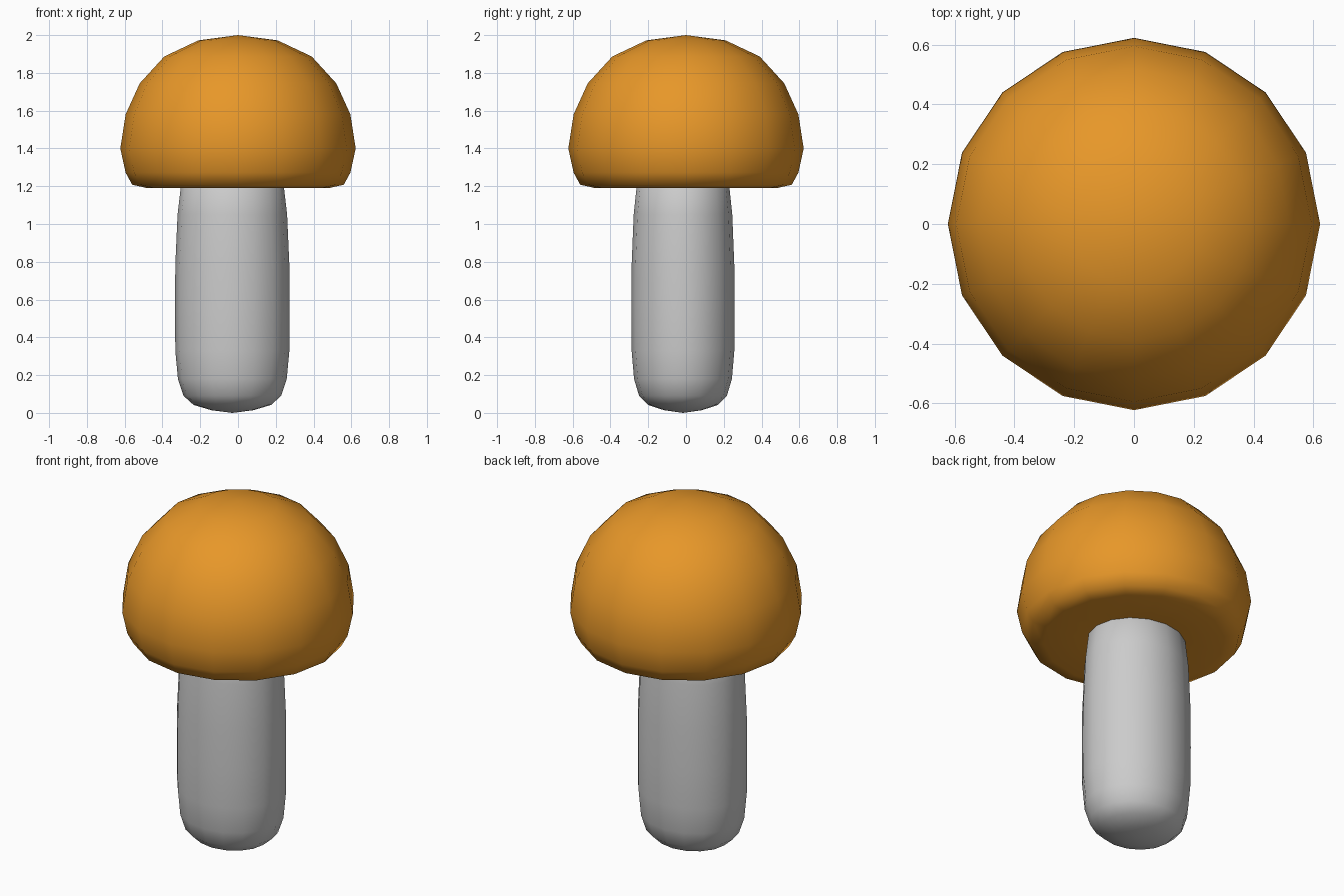
import bpy, bmesh
from math import cos, sin, tau

if "Cube" in bpy.data.objects:
    bpy.data.objects.remove(bpy.data.objects["Cube"])

SEGMENTS = 16


def lathe(name, profile, center=(0, 0), squash=1.0):
    """Revolve (radius, z) points, closing the profile at both poles."""
    bm = bmesh.new()
    cx, cy = center
    rings = []
    for r, z in profile:
        count = 1 if r == 0 else SEGMENTS
        rings.append([bm.verts.new((cx + r * cos(tau * i / SEGMENTS),
                                    cy + r * squash * sin(tau * i / SEGMENTS), z))
                      for i in range(count)])
    for low, high in zip(rings, rings[1:]):
        for i in range(SEGMENTS):
            j = (i + 1) % SEGMENTS
            if len(low) == 1:
                bm.faces.new((low[0], high[j], high[i]))
            elif len(high) == 1:
                bm.faces.new((low[i], low[j], high[0]))
            else:
                bm.faces.new((low[i], low[j], high[j], high[i]))
    bmesh.ops.recalc_face_normals(bm, faces=bm.faces)
    for face in bm.faces:
        face.smooth = True
    mesh = bpy.data.meshes.new(name)
    bm.to_mesh(mesh)
    bm.free()
    obj = bpy.data.objects.new(name, mesh)
    bpy.context.collection.objects.link(obj)
    return obj


# Stem: slightly oval, off centre, rounded base, tucked into the cap
lathe("stem", [(0, 0), (0.11, 0.014), (0.205, 0.042), (0.258, 0.09), (0.288, 0.18),
               (0.302, 0.33), (0.303, 0.55), (0.302, 0.78), (0.29, 1.05),
               (0.27, 1.22), (0.2, 1.29), (0, 1.32)],
      center=(-0.03, -0.016), squash=0.9)

# Cap: dome with a rolled rim and a nearly flat underside
cap = lathe("cap", [(0, 1.21), (0.24, 1.203), (0.48, 1.19), (0.56, 1.208), (0.595, 1.272),
                    (0.623, 1.40), (0.595, 1.58), (0.52, 1.745), (0.39, 1.887),
                    (0.21, 1.972), (0, 2.0)])
orange = bpy.data.materials.new("orange")
orange.diffuse_color = (0.80, 0.31, 0.022, 1)
orange.use_nodes = True
orange.node_tree.nodes["Principled BSDF"].inputs["Base Color"].default_value = orange.diffuse_color
cap.data.materials.append(orange)
